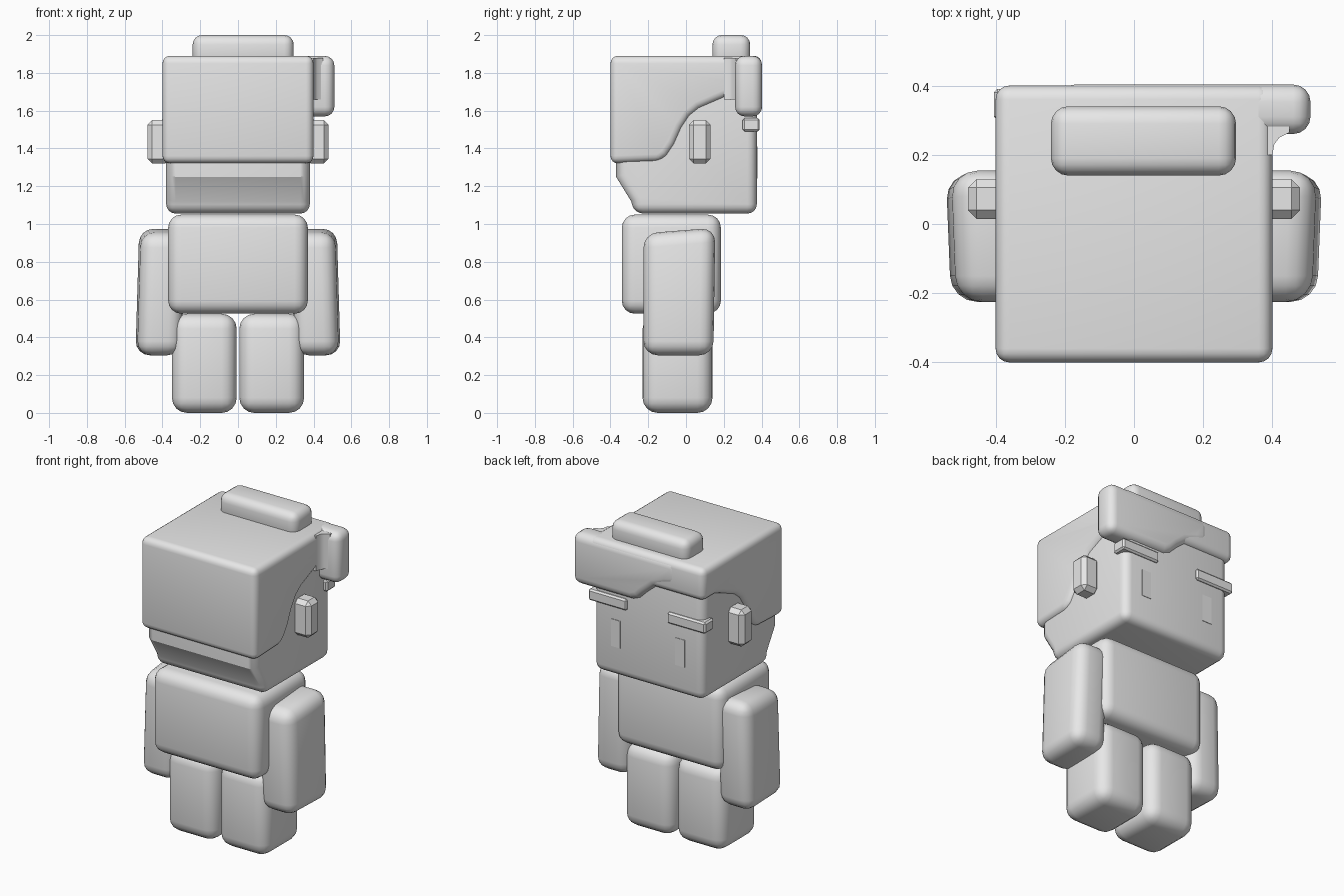
import bpy
import bmesh

cube = bpy.data.objects.get("Cube")
if cube:
    bpy.data.objects.remove(cube, do_unlink=True)

grey = bpy.data.materials.new("light grey")
grey.use_nodes = True
grey.diffuse_color = (0.8, 0.8, 0.8, 1)
grey.node_tree.nodes["Principled BSDF"].inputs["Base Color"].default_value = (0.8, 0.8, 0.8, 1)


def prism(name, profile, axis, lo, hi, bevel, segments=4, shape=None):
    """Extrude a 2D profile along an axis and round its convex sharp edges."""
    def place(a, b, t):
        return {"x": (t, a, b), "y": (a, t, b), "z": (a, b, t)}[axis]

    bm = bmesh.new()
    ends = [[bm.verts.new(place(a, b, t)) for a, b in profile] for t in (lo, hi)]
    for ring in ends:
        bm.faces.new(ring)
    for i in range(len(profile)):
        j = (i + 1) % len(profile)
        bm.faces.new((ends[0][i], ends[0][j], ends[1][j], ends[1][i]))
    if shape:
        for v in bm.verts:
            shape(v.co)
    bmesh.ops.recalc_face_normals(bm, faces=bm.faces)
    bm.normal_update()
    if bevel:
        sharp = [e for e in bm.edges if e.calc_face_angle_signed() > 0.6]
        bmesh.ops.bevel(bm, geom=sharp, offset=bevel, segments=segments,
                        profile=0.5, affect='EDGES', clamp_overlap=True)
    mesh = bpy.data.meshes.new(name)
    bm.to_mesh(mesh)
    bm.free()
    mesh.materials.append(grey)
    obj = bpy.data.objects.new(name, mesh)
    bpy.context.collection.objects.link(obj)
    bpy.ops.object.select_all(action='DESELECT')
    obj.select_set(True)
    bpy.context.view_layer.objects.active = obj
    bpy.ops.object.shade_smooth_by_angle()
    return obj


def box(name, x, y, z, bevel, segments=4):
    rect = [(y[0], z[0]), (y[1], z[0]), (y[1], z[1]), (y[0], z[1])]
    return prism(name, rect, "x", x[0], x[1], bevel, segments)


# Torso and head, the head with a tucked-in lower edge
box("torso", (-0.37, 0.37), (-0.34, 0.185), (0.525, 1.05), 0.07)
prism("head", [(-0.275, 1.055), (0.375, 1.055), (0.375, 1.84), (-0.37, 1.84),
               (-0.37, 1.25), (-0.29, 1.12)], "x", -0.38, 0.38, 0.05)

# Hair cap with a sweeping lower edge
prism("hair_cap", [(-0.4, 1.89), (-0.4, 1.32), (-0.14, 1.33), (-0.1, 1.36),
                   (-0.06, 1.42), (-0.02, 1.51), (0.02, 1.57), (0.07, 1.61),
                   (0.14, 1.64), (0.21, 1.67), (0.27, 1.69), (0.4, 1.69),
                   (0.4, 1.89)], "x", -0.4, 0.4, 0.04)

# Fringe running past the head on one side, with a blend into the cap
prism("fringe", [(0.51, 1.89), (0.51, 1.57), (0.1, 1.57), (0.05, 1.59),
                 (0.0, 1.64), (-0.06, 1.69), (-0.14, 1.72), (-0.22, 1.74),
                 (-0.22, 1.89)], "y", 0.26, 0.403, 0.05)
prism("fringe_blend", [(0.36, 0.2), (0.4, 0.2), (0.405, 0.23), (0.42, 0.25),
                       (0.45, 0.265), (0.45, 0.32), (0.36, 0.32)],
      "z", 1.66, 1.88, 0)
box("hair_tuft", (-0.24, 0.295), (0.14, 0.34), (1.84, 2.0), 0.05)


# Paired parts
for side, s in (("left", 1), ("right", -1)):
    def span(a, b):
        return sorted((s * a, s * b))

    def splay(co):
        co.x += s * (0.03 * (0.64 - co.z) + 0.04 * co.y)

    box(side + "_leg", span(0.007, 0.35), (-0.23, 0.14), (0, 0.525), 0.08)
    prism(side + "_arm", [(-0.225, 0.305), (0.145, 0.305), (0.155, 0.98), (-0.225, 0.95)],
          "x", *span(0.295, 0.53), 0.075, shape=splay)
    box(side + "_ear", span(0.36, 0.48), (0.015, 0.13), (1.32, 1.55), 0.025, 1)
    box(side + "_eyebrow", span(0.14, 0.405), (0.3, 0.39), (1.49, 1.56), 0.01, 1)
    box(side + "_eye", span(0.19, 0.255), (0.37, 0.378), (1.24, 1.41), 0)
